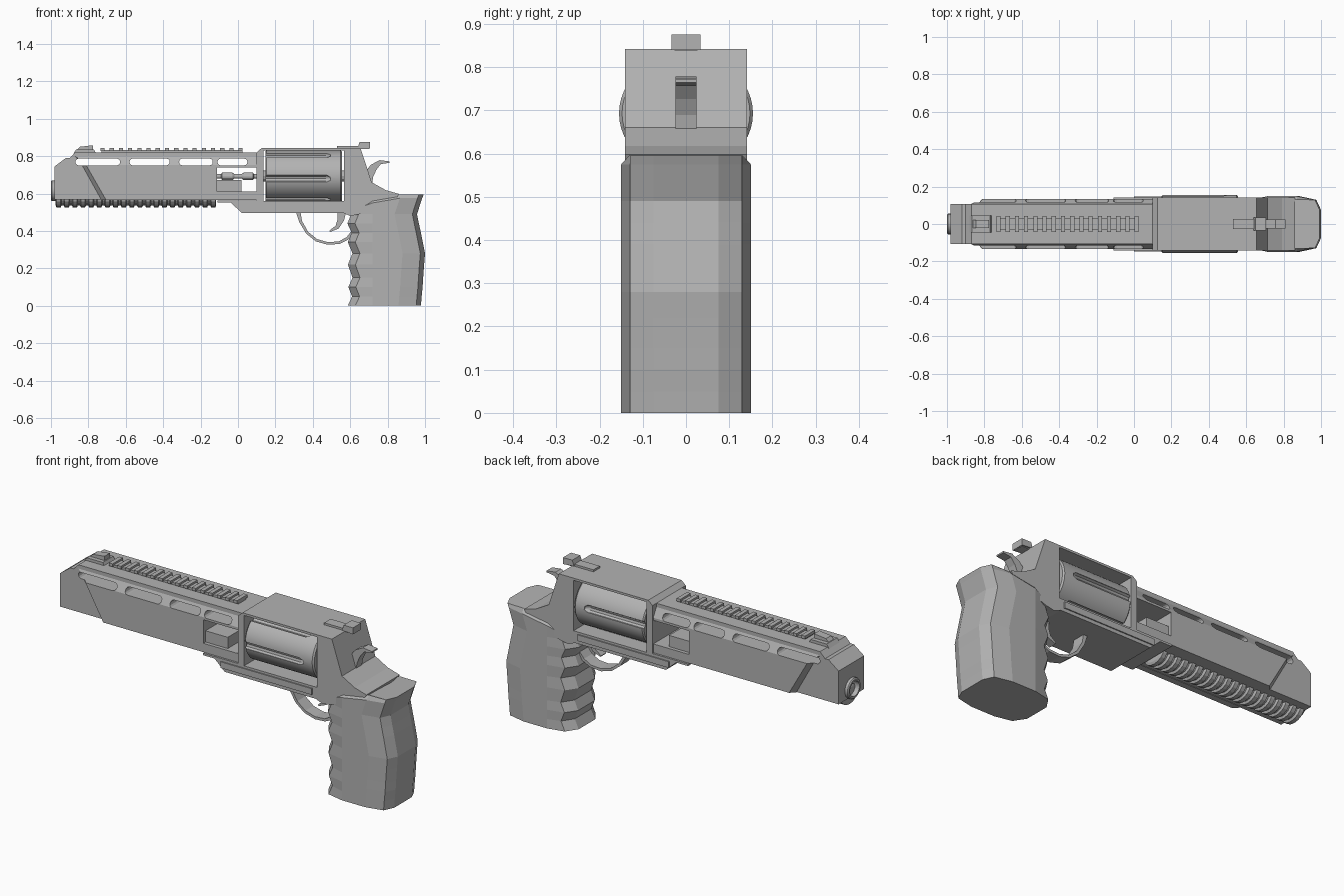
import bpy, bmesh, math
from math import sin, cos, pi

if "Cube" in bpy.data.objects:
    bpy.data.objects.remove(bpy.data.objects["Cube"])

steel = bpy.data.materials.new("grey steel")
steel.diffuse_color = (0.45, 0.45, 0.45, 1)
steel.use_nodes = True
steel.node_tree.nodes["Principled BSDF"].inputs["Base Color"].default_value = steel.diffuse_color


def loft(name, rings):
    """Closed solid through rings of equal point count."""
    bm = bmesh.new()
    vs = [[bm.verts.new(p) for p in r] for r in rings]
    n = len(rings[0])
    for a, b in zip(vs, vs[1:]):
        for i in range(n):
            j = (i + 1) % n
            bm.faces.new((a[i], a[j], b[j], b[i]))
    bm.faces.new(vs[0][::-1])
    bm.faces.new(vs[-1])
    bmesh.ops.recalc_face_normals(bm, faces=bm.faces)
    me = bpy.data.meshes.new(name)
    bm.to_mesh(me)
    bm.free()
    me.materials.append(steel)
    ob = bpy.data.objects.new(name, me)
    bpy.context.collection.objects.link(ob)
    return ob


def prism(name, pts, w, y=0):
    """Side profile (x, z) extruded to half width w."""
    return loft(name, [[(x, y + s * w, z) for x, z in pts] for s in (-1, 1)])


def box(name, x0, x1, z0, z1, w, y=0):
    return prism(name, [(x0, z0), (x1, z0), (x1, z1), (x0, z1)], w, y)


def rod(name, stations, zc, n=24, sy=1, sz=1):
    """Turned part along x from (x, radius) stations."""
    return loft(name, [[(x, sy * r * cos(2 * pi * i / n), zc + sz * r * sin(2 * pi * i / n))
                        for i in range(n)] for x, r in stations])


def ribbon(name, path, w):
    """Bent strip along (x, z, thickness) points."""
    rings = []
    for i, (x, z, t) in enumerate(path):
        a, b = path[max(i - 1, 0)], path[min(i + 1, len(path) - 1)]
        dx, dz = b[0] - a[0], b[1] - a[1]
        k = t / 2 / math.hypot(dx, dz)
        rings.append([(x + s * -dz * k, y, z + s * dx * k)
                      for s, y in ((1, -w), (1, w), (-1, w), (-1, -w))])
    return loft(name, rings)


def cut(ob, cutters):
    for c in cutters:
        m = ob.modifiers.new("cut", 'BOOLEAN')
        m.operation, m.solver, m.object = 'DIFFERENCE', 'EXACT', c
        bpy.context.view_layer.objects.active = ob
        bpy.ops.object.modifier_apply(modifier=m.name)


def discard(obs):
    for o in obs:
        bpy.data.objects.remove(o)


def smooth(ob, deg=35):
    bpy.ops.object.select_all(action='DESELECT')
    ob.select_set(True)
    bpy.context.view_layer.objects.active = ob
    bpy.ops.object.shade_smooth_by_angle(angle=math.radians(deg))


def capsule(x0, x1, z0, z1):
    r, zc = (z1 - z0) / 2, (z0 + z1) / 2
    arc = [(x1 - r + r * cos(a), zc + r * sin(a)) for a in [-pi / 2 + k * pi / 6 for k in range(7)]]
    arc += [(x0 + r - r * cos(a), zc - r * sin(a)) for a in [-pi / 2 + k * pi / 6 for k in range(7)]]
    return prism("slot_cutter", arc, 0.3)


# Barrel shroud: core with tapered nose, plus bevelled side plates
core = prism("barrel_core", [(-0.98, 0.567), (0.11, 0.567), (0.11, 0.82), (-0.87, 0.82),
                             (-0.90, 0.79), (-0.92, 0.79), (-0.98, 0.745)], 0.108)
inner = [(-0.87, 0.80), (-0.83, 0.745), (-0.73, 0.565), (0.112, 0.565), (0.112, 0.80)]
outer = [(-0.81, 0.752), (-0.808, 0.745), (-0.705, 0.565), (0.112, 0.565), (0.112, 0.752)]
plates = [loft("barrel_side_plate", [[(x, s * 0.10, z) for x, z in inner],
                                     [(x, s * 0.108, z) for x, z in inner],
                                     [(x, s * 0.134, z) for x, z in outer]]) for s in (-1, 1)]
cutters = [capsule(a, b, 0.75, 0.787) for a, b in
           ((-0.87, -0.63), (-0.58, -0.365), (-0.315, -0.135), (-0.11, 0.05))]
cutters.append(box("rod_window", -0.112, 0.102, 0.612, 0.738, 0.3))
for part in [core] + plates:
    cut(part, cutters)
discard(cutters)

# Ejector rod and its block inside the window
box("ejector_block", -0.115, 0.02, 0.608, 0.672, 0.115)
rod("ejector_rod", [(-0.115, 0.012), (-0.09, 0.012), (-0.085, 0.02), (-0.03, 0.02), (-0.02, 0.013),
                    (0.02, 0.013), (0.03, 0.02), (0.08, 0.02), (0.085, 0.012), (0.15, 0.012)], 0.692, 12)

# Muzzle ring with bore
muzzle = rod("muzzle", [(-1.0, 0.05), (-0.995, 0.055), (-0.96, 0.055)], 0.615)
bore = rod("bore_cutter", [(-1.1, 0.04), (-0.80, 0.04)], 0.615)
for part in (muzzle, core):
    cut(part, [bore])
discard([bore])
smooth(muzzle)

# Ribbed lower rail
stations = []
for i in range(20):
    x = -0.975 + i * 0.0435
    stations += [(x, 0.040), (x + 0.005, 0.052), (x + 0.027, 0.052), (x + 0.032, 0.040)]
rod("lower_ribbed_rail", stations, 0.577, 16, sy=1.35)

# Top rail with teeth
box("top_rail", -0.73, 0.025, 0.815, 0.832, 0.032)
for i in range(16):
    x = -0.735 + i * 0.0492
    box("top_rail_tooth", x, x + 0.022, 0.826, 0.842, 0.043)

# Front sight
prism("front_sight_base", [(-0.88, 0.815), (-0.76, 0.815), (-0.77, 0.835), (-0.865, 0.835)], 0.045)
prism("front_sight", [(-0.865, 0.83), (-0.775, 0.83), (-0.775, 0.858), (-0.845, 0.85)], 0.022)

# Frame with cylinder window
frame = prism("frame", [(-0.11, 0.563), (-0.11, 0.552), (-0.04, 0.552), (0.02, 0.497), (0.56, 0.497), (0.60, 0.48), (0.65, 0.49),
                        (0.84, 0.56), (0.86, 0.598), (0.79, 0.618), (0.715, 0.66),
                        (0.655, 0.842), (0.125, 0.842), (0.10, 0.82), (0.10, 0.563)], 0.141)
window = box("cylinder_window", 0.135, 0.568, 0.56, 0.83, 0.3)
cut(frame, [window])
discard([window])
for s in (-1, 1):
    box("crane_plate", 0.0, 0.54, 0.515, 0.548, 0.004, s * 0.143)

# Fluted cylinder
cyl = rod("cylinder", [(0.146, 0.148), (0.152, 0.155), (0.548, 0.155), (0.556, 0.148)], 0.693, 48, sz=0.885)
flutes = []
for k in range(6):
    a = k * pi / 3 + 0.1
    yc, zc = 0.155 * cos(a), 0.693 + 0.137 * sin(a)
    f = rod("flute_cutter", [(0.1, 0.02), (0.475, 0.02), (0.495, 0.008)], 0, 10)
    f.location = (0, yc, zc)
    flutes.append(f)
bpy.context.view_layer.update()
cut(cyl, flutes)
discard(flutes)
smooth(cyl, 30)
rod("cylinder_pin", [(0.12, 0.03), (0.58, 0.03)], 0.693, 12)

# Rear sight and hammer
box("rear_sight_plate", 0.53, 0.70, 0.838, 0.853, 0.027)
prism("rear_sight", [(0.64, 0.845), (0.705, 0.84), (0.705, 0.875), (0.65, 0.875)], 0.034)
ribbon("hammer", [(0.68, 0.64, 0.07), (0.70, 0.70, 0.05), (0.725, 0.74, 0.04),
                  (0.76, 0.768, 0.022), (0.81, 0.768, 0.008)], 0.024)

# Trigger and guard
ribbon("trigger_guard", [(0.32, 0.51, 0.025), (0.335, 0.45, 0.016), (0.37, 0.39, 0.014), (0.42, 0.35, 0.014),
                         (0.48, 0.333, 0.014), (0.54, 0.337, 0.014), (0.585, 0.36, 0.016), (0.62, 0.40, 0.02)], 0.035)
ribbon("trigger", [(0.555, 0.51, 0.05), (0.55, 0.46, 0.035), (0.53, 0.42, 0.022), (0.49, 0.398, 0.008)], 0.022)

# Grip with finger grooves: rows of (z, front x, back x)
rows = [(0, 0.587, 0.978), (0.05, 0.61, 0.982), (0.10, 0.59, 0.987), (0.15, 0.612, 0.99),
        (0.22, 0.588, 0.995), (0.28, 0.612, 1.0), (0.34, 0.587, 0.988), (0.39, 0.608, 0.978),
        (0.44, 0.585, 0.967), (0.49, 0.605, 0.957), (0.575, 0.59, 0.985), (0.596, 0.60, 0.993)]
rings = []
for z, f, b in rows:
    half = 0.131 if z > 0.58 else 0.15
    side = [(f, 0.07), (f + 0.04, half - 0.02), (0.72, half), (b - 0.12, half),
            (b - 0.025, 0.129), (b, 0.075)]
    # The top slopes down toward the front strap
    rings.append([(x, y, z if z < 0.5 else z - max(0, 0.79 - x) * (0.35 if z > 0.58 else 0.36))
                  for x, y in side + [(x, -y) for x, y in side[::-1]]])
loft("grip", rings)
